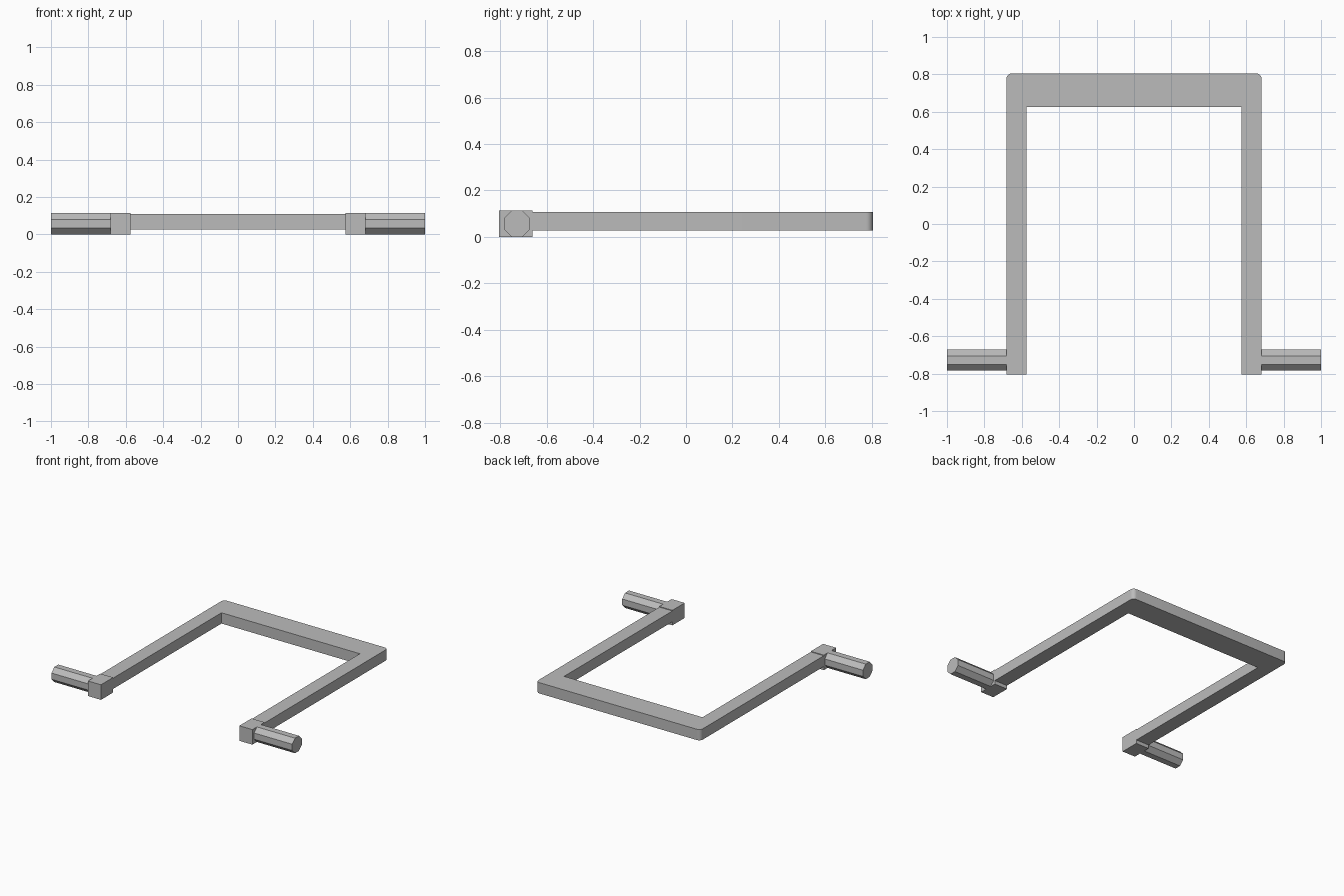
import bpy, bmesh, math
from mathutils import Matrix

cube = bpy.data.objects.get("Cube")
if cube:
    bpy.data.objects.remove(cube, do_unlink=True)

grey = bpy.data.materials.new("plain grey")
grey.use_nodes = True
colour = (0.5, 0.5, 0.5, 1)
grey.diffuse_color = colour
grey.node_tree.nodes["Principled BSDF"].inputs["Base Color"].default_value = colour

OUTER, INNER = 0.683, 0.575      # half widths of the frame
FRONT, BACK = -0.805, 0.805
BLOCK_BACK, HEIGHT = -0.66, 0.113


def finish(bm, name):
    bmesh.ops.recalc_face_normals(bm, faces=bm.faces)
    mesh = bpy.data.meshes.new(name)
    bm.to_mesh(mesh)
    bm.free()
    mesh.materials.append(grey)
    obj = bpy.data.objects.new(name, mesh)
    bpy.context.collection.objects.link(obj)
    return obj


# U-shaped frame with rounded outer back corners
bm = bmesh.new()
half = [(OUTER, BLOCK_BACK), (OUTER, BACK)]
inside = [(INNER, 0.625), (INNER, BLOCK_BACK)]
right = [(-x, y) for x, y in reversed(half)]
right_inside = [(-x, y) for x, y in reversed(inside)]
outline = half + right + right_inside + inside
face = bm.faces.new([bm.verts.new((x, y, 0.027)) for x, y in outline])
up = bmesh.ops.extrude_face_region(bm, geom=[face])["geom"]
bmesh.ops.translate(bm, vec=(0, 0, 0.081),
                    verts=[v for v in up if isinstance(v, bmesh.types.BMVert)])
corners = [e for e in bm.edges
           if all(abs(v.co.x) > 0.68 and v.co.y > 0.8 for v in e.verts)
           and abs(e.verts[0].co.z - e.verts[1].co.z) > 0.01]
bmesh.ops.bevel(bm, geom=corners, offset=0.03, segments=6, profile=0.5, affect='EDGES')
frame = finish(bm, "frame")
bpy.context.view_layer.objects.active = frame
frame.select_set(True)
bpy.ops.object.shade_smooth_by_angle(angle=math.radians(30))
frame.select_set(False)

for side, label in ((1, "left"), (-1, "right")):
    # End block
    bm = bmesh.new()
    size = (OUTER - INNER, BLOCK_BACK - FRONT, HEIGHT)
    centre = (side * (OUTER + INNER) / 2, (FRONT + BLOCK_BACK) / 2, HEIGHT / 2)
    bmesh.ops.create_cube(bm, size=1, matrix=Matrix.Translation(centre) @ Matrix.Diagonal((*size, 1)))
    finish(bm, label + "_end_block")

    # Eight-sided peg, flat side up
    bm = bmesh.new()
    radius = HEIGHT / 2 / math.cos(math.pi / 8)
    place = (Matrix.Translation((side * (OUTER + 1) / 2, -0.728, HEIGHT / 2))
             @ Matrix.Rotation(math.pi / 2, 4, 'Y') @ Matrix.Rotation(math.pi / 8, 4, 'Z'))
    bmesh.ops.create_cone(bm, cap_ends=True, segments=8, radius1=radius, radius2=radius,
                          depth=1 - OUTER, matrix=place)
    finish(bm, label + "_peg")
